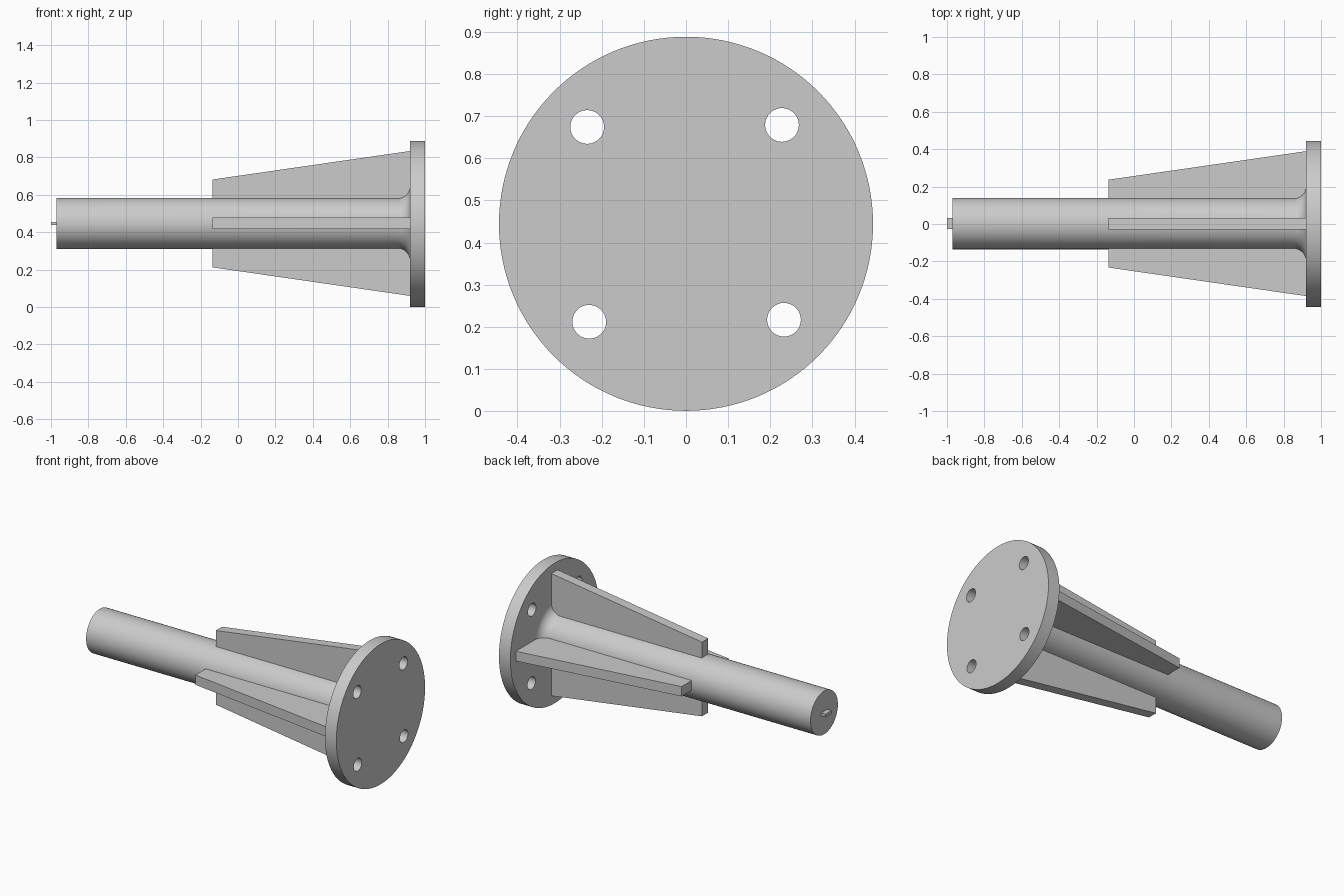
import bpy, bmesh
from math import sin, cos, pi, radians
from mathutils import Matrix, Vector

if "Cube" in bpy.data.objects:
    bpy.data.objects.remove(bpy.data.objects["Cube"], do_unlink=True)

AXIS_Y, AXIS_Z = 0.002, 0.447      # centre line of the shaft and fins
SHAFT_R, FILLET = 0.137, 0.065
PLATE_R, PLATE_X = 0.444, 0.92

grey = bpy.data.materials.new("light grey")
grey.use_nodes = True
grey.diffuse_color = (0.6, 0.6, 0.6, 1)
grey.node_tree.nodes["Principled BSDF"].inputs["Base Color"].default_value = (0.6, 0.6, 0.6, 1)


def finish(name, bm):
    bmesh.ops.recalc_face_normals(bm, faces=bm.faces)
    mesh = bpy.data.meshes.new(name)
    bm.to_mesh(mesh)
    bm.free()
    mesh.materials.append(grey)
    obj = bpy.data.objects.new(name, mesh)
    bpy.context.collection.objects.link(obj)
    return obj


def smooth(obj):
    bpy.ops.object.select_all(action="DESELECT")
    obj.select_set(True)
    bpy.context.view_layer.objects.active = obj
    bpy.ops.object.shade_smooth_by_angle(angle=radians(35))


def lathe(name, profile, centre, sides=96):
    """Revolve (x, radius) points round a line along x and cap both ends."""
    bm = bmesh.new()
    rings = [[bm.verts.new((x, centre[0] + r * cos(2 * pi * i / sides),
                            centre[1] + r * sin(2 * pi * i / sides)))
              for i in range(sides)] for x, r in profile]
    for a, b in zip(rings, rings[1:]):
        for i in range(sides):
            j = (i + 1) % sides
            bm.faces.new((a[i], a[j], b[j], b[i]))
    bm.faces.new(rings[0])
    bm.faces.new(rings[-1])
    return finish(name, bm)


# Shaft with a rounded flare where it meets the plate
profile = [(-0.97, SHAFT_R)]
for k in range(13):
    a = k / 12 * pi / 2
    profile.append((PLATE_X - FILLET + FILLET * sin(a), SHAFT_R + FILLET * (1 - cos(a))))
profile.append((PLATE_X + 0.01, SHAFT_R + FILLET))
smooth(lathe("shaft", profile, (AXIS_Y, AXIS_Z)))

# Round mounting plate with four bolt holes
plate = lathe("mounting_plate", [(PLATE_X, PLATE_R), (1.0, PLATE_R)], (0, 0.4445), 128)
for k in range(4):
    a = radians(45.6 + 90 * k)
    hole = lathe("hole_cutter", [(0.8, 0.04), (1.1, 0.04)],
                 (0.327 * cos(a) - 0.001, 0.4455 + 0.327 * sin(a)), 48)
    hole.hide_render = True
    cut = plate.modifiers.new("bolt_hole", "BOOLEAN")
    cut.operation, cut.solver, cut.object = "DIFFERENCE", "EXACT", hole
    bpy.context.view_layer.objects.active = plate
    bpy.ops.object.modifier_apply(modifier=cut.name)
    bpy.data.objects.remove(hole, do_unlink=True)
smooth(plate)

# Four tapered stiffening fins
outline = [(-0.135, 0.1), (-0.135, 0.235), (PLATE_X + 0.005, 0.388), (PLATE_X + 0.005, 0.1)]
for k, side in enumerate(("top", "left", "bottom", "right")):
    bm = bmesh.new()
    face = bm.faces.new([bm.verts.new((x, -0.031, z)) for x, z in outline])
    ext = bmesh.ops.extrude_face_region(bm, geom=[face])
    bmesh.ops.translate(bm, vec=(0, 0.062, 0),
                        verts=[v for v in ext["geom"] if isinstance(v, bmesh.types.BMVert)])
    place = Matrix.Translation((0, AXIS_Y, AXIS_Z)) @ Matrix.Rotation(k * pi / 2, 4, "X")
    bmesh.ops.transform(bm, matrix=place, verts=bm.verts)
    finish(side + "_fin", bm)

# Small flat key on the free end
bm = bmesh.new()
bmesh.ops.create_cube(bm, size=1)
bmesh.ops.scale(bm, vec=Vector((0.04, 0.06, 0.018)), verts=bm.verts)
bmesh.ops.translate(bm, vec=(-0.98, AXIS_Y, AXIS_Z), verts=bm.verts)
finish("end_key", bm)
